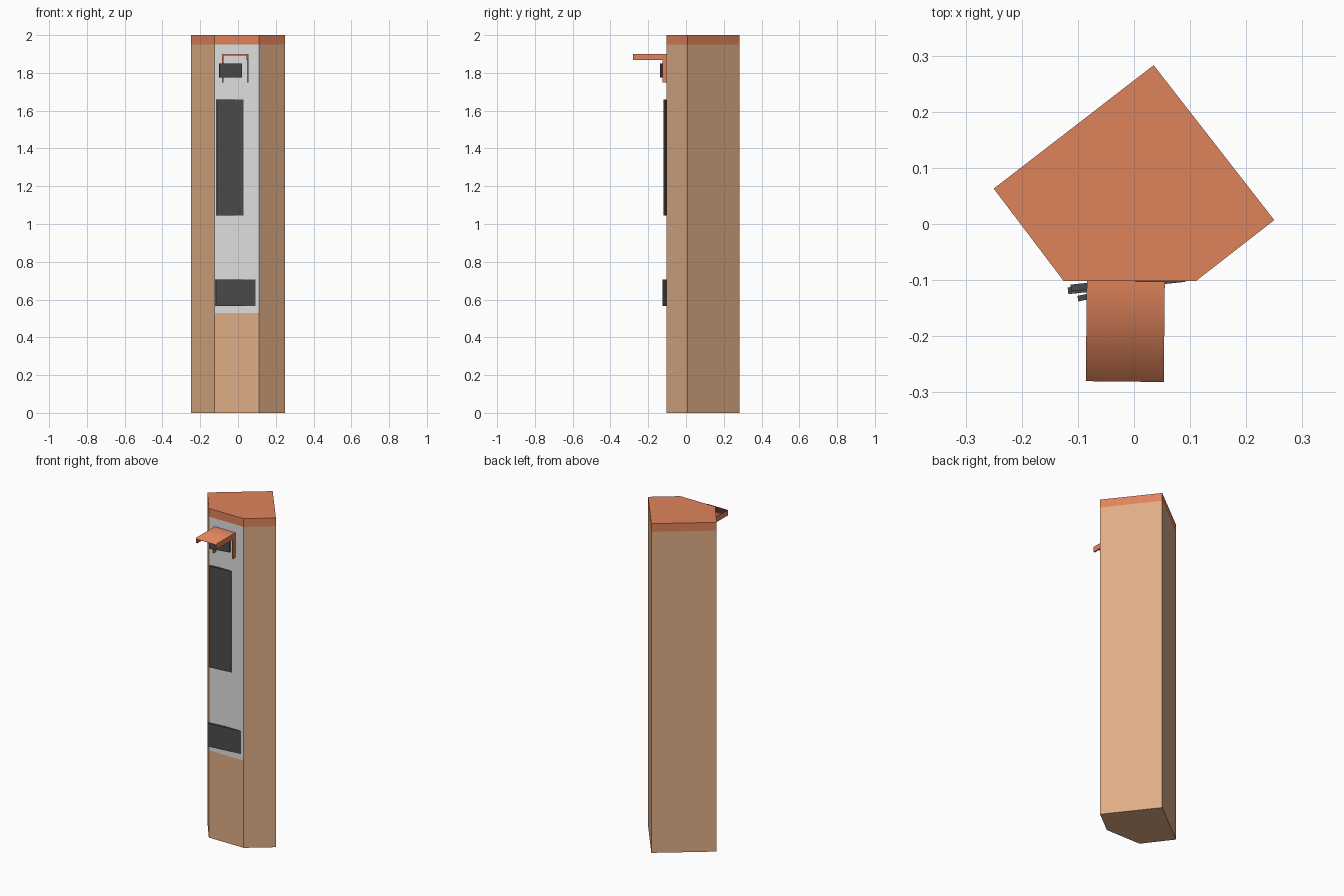
import bpy
import bmesh
import math
from mathutils import Matrix, Vector

if "Cube" in bpy.data.objects:
    bpy.data.objects.remove(bpy.data.objects["Cube"], do_unlink=True)


def material(name, color):
    m = bpy.data.materials.new(name)
    m.use_nodes = True
    m.diffuse_color = (*color, 1)
    m.node_tree.nodes["Principled BSDF"].inputs["Base Color"].default_value = (*color, 1)
    return m


tan = material("tan casing", (0.74, 0.42, 0.24))
orange = material("burnt orange", (0.74, 0.23, 0.105))
grey = material("light grey", (0.74, 0.74, 0.74))
dark = material("dark grey", (0.07, 0.07, 0.07))


def add_object(name, bm, mats):
    bmesh.ops.recalc_face_normals(bm, faces=bm.faces)
    mesh = bpy.data.meshes.new(name)
    bm.to_mesh(mesh)
    bm.free()
    for m in mats:
        mesh.materials.append(m)
    obj = bpy.data.objects.new(name, mesh)
    bpy.context.collection.objects.link(obj)
    return obj


def extrude(bm, points, direction):
    face = bm.faces.new([bm.verts.new(p) for p in points])
    new = bmesh.ops.extrude_face_region(bm, geom=[face])["geom"]
    bmesh.ops.translate(bm, verts=[v for v in new if isinstance(v, bmesh.types.BMVert)],
                        vec=Vector(direction))


# Five-sided column, cut into base, panel and cap bands
FRONT = -0.102
outline = [(-0.25, 0.063), (-0.125, FRONT), (0.11, FRONT), (0.25, 0.007), (0.035, 0.283)]
PANEL_Z, CAP_Z = 0.53, 1.95
bm = bmesh.new()
extrude(bm, [(x, y, 0) for x, y in outline], (0, 0, 2))
for z in (PANEL_Z, CAP_Z):
    bmesh.ops.bisect_plane(bm, geom=bm.verts[:] + bm.edges[:] + bm.faces[:],
                           plane_co=(0, 0, z), plane_no=(0, 0, 1))
bmesh.ops.recalc_face_normals(bm, faces=bm.faces)
for f in bm.faces:
    z = f.calc_center_median().z
    if z > CAP_Z:
        f.material_index = 1
    elif z > PANEL_Z and f.normal.y < -0.99:
        f.material_index = 2
add_object("column", bm, [tan, orange, grey])


# Slightly turned plates on the front panel
def plate(name, left, right, bottom, top, front, depth, angle):
    w = (right - left) / math.cos(angle)
    bm = bmesh.new()
    extrude(bm, [(0, 0, 0), (w, 0, 0), (w, depth, 0), (0, depth, 0)], (0, 0, top - bottom))
    bmesh.ops.transform(bm, verts=bm.verts,
                        matrix=Matrix.Translation((left, front, bottom)) @ Matrix.Rotation(angle, 4, "Z"))
    add_object(name, bm, [dark])


TURN = math.radians(6)
plate("lower_reader", -0.117, 0.092, 0.565, 0.705, -0.125, 0.012, TURN)
plate("tall_screen", -0.112, 0.028, 1.045, 1.66, -0.12, 0.012, TURN)
plate("camera_box", -0.099, 0.022, 1.775, 1.85, -0.138, 0.01, math.radians(12))

# Hood: a thin roof with two L-shaped side brackets
L, R, TIP, ROOF, THICK = -0.083, 0.056, -0.281, 1.90, 0.008
turn = Matrix.Rotation(math.radians(-0.6), 4, "Z")
bm = bmesh.new()
extrude(bm, [(L, FRONT, ROOF), (L, TIP, ROOF), (L, TIP, ROOF - THICK), (L, FRONT, ROOF - THICK)],
        (R - L, 0, 0))
bmesh.ops.transform(bm, verts=bm.verts, matrix=turn)
bmesh.ops.recalc_face_normals(bm, faces=bm.faces)
# The roof rolls softly into its front lip; all other edges are sharp
for f in bm.faces:
    f.smooth = f.normal.z > 0.9 or f.normal.y < -0.9
for e in bm.edges:
    e.smooth = all(f.smooth for f in e.link_faces)
add_object("hood_roof", bm, [orange])

bracket = [(FRONT, ROOF), (TIP, ROOF), (TIP, 1.868), (-0.125, 1.868), (-0.125, 1.75), (FRONT, 1.75)]
for name, x in (("hood_right_bracket", L), ("hood_left_bracket", R - THICK)):
    bm = bmesh.new()
    extrude(bm, [(x, y, z - 0.0005) for y, z in bracket], (THICK, 0, 0))
    bmesh.ops.transform(bm, verts=bm.verts, matrix=turn)
    add_object(name, bm, [orange])
